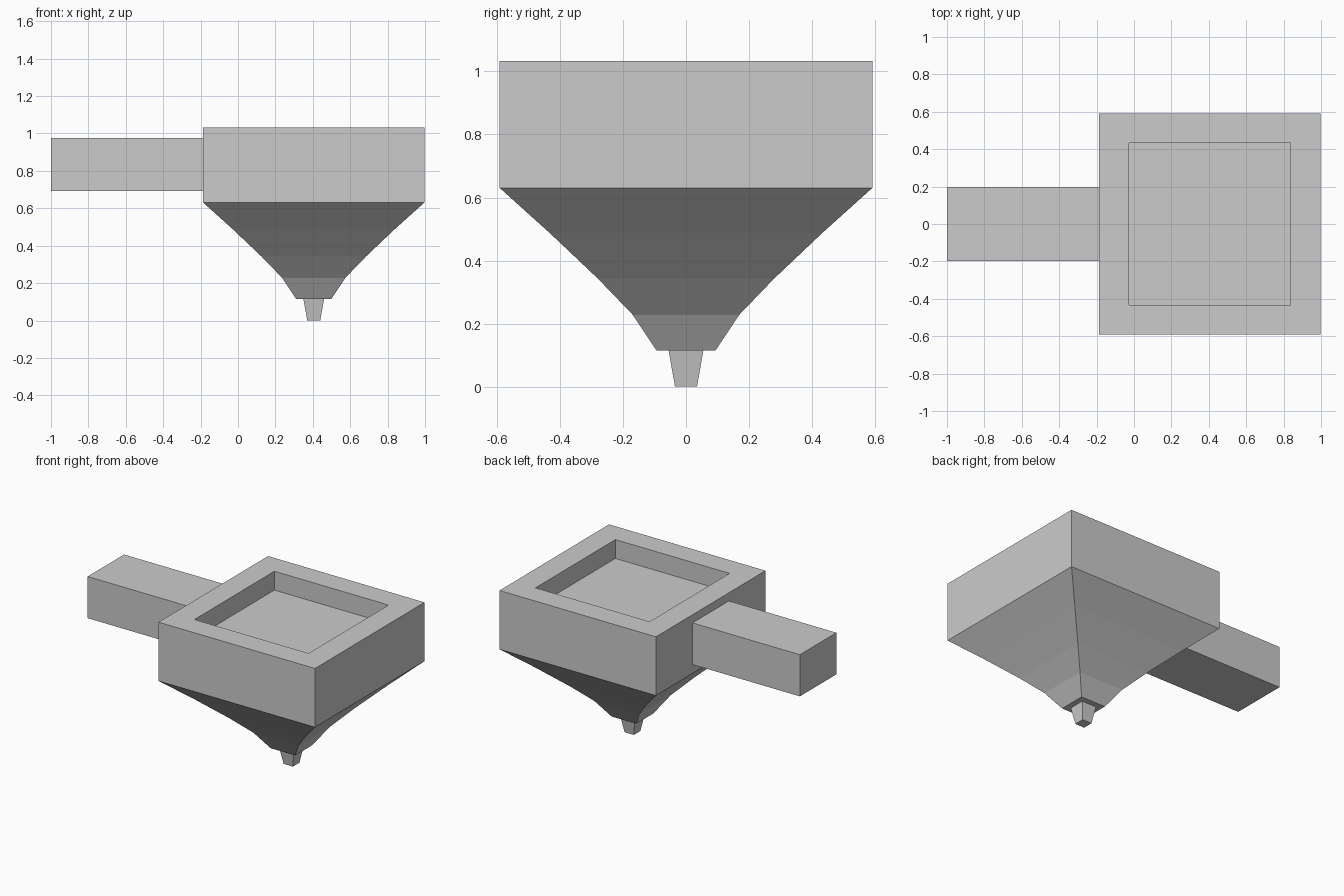
import bpy, bmesh

if "Cube" in bpy.data.objects:
    bpy.data.objects.remove(bpy.data.objects["Cube"])

CX = 0.405  # centre of the hopper in x


def square_loft(name, rings, cx=CX):
    """Skin square rings given as (half width, z), capped at both ends."""
    bm = bmesh.new()
    loops = [[bm.verts.new((cx + sx * h, sy * h, z))
              for sx, sy in ((-1, -1), (1, -1), (1, 1), (-1, 1))]
             for h, z in rings]
    for a, b in zip(loops, loops[1:]):
        for i in range(4):
            j = (i + 1) % 4
            bm.faces.new((a[i], a[j], b[j], b[i]))
    bm.faces.new(loops[0][::-1])
    bm.faces.new(loops[-1])
    bmesh.ops.recalc_face_normals(bm, faces=bm.faces)
    mesh = bpy.data.meshes.new(name)
    bm.to_mesh(mesh)
    bm.free()
    obj = bpy.data.objects.new(name, mesh)
    bpy.context.collection.objects.link(obj)
    return obj


def box(name, lo, hi):
    bpy.ops.mesh.primitive_cube_add(
        size=1, location=[(a + b) / 2 for a, b in zip(lo, hi)])
    obj = bpy.context.object
    obj.name = name
    obj.scale = [b - a for a, b in zip(lo, hi)]
    bpy.ops.object.transform_apply(location=False, rotation=False, scale=True)
    return obj


# Hopper: flared funnel, straight box walls, rim and shallow recess
square_loft("hopper_body", [
    (0.093, 0.114), (0.169, 0.228), (0.28, 0.343), (0.432, 0.487),
    (0.592, 0.631), (0.592, 1.033), (0.432, 1.033), (0.432, 0.904)])

# Tapered spout below the funnel
square_loft("spout", [(0.035, 0.0), (0.055, 0.114)])

# Side arm
box("side_arm", (-1.0, -0.197, 0.692), (-0.187, 0.197, 0.977))
